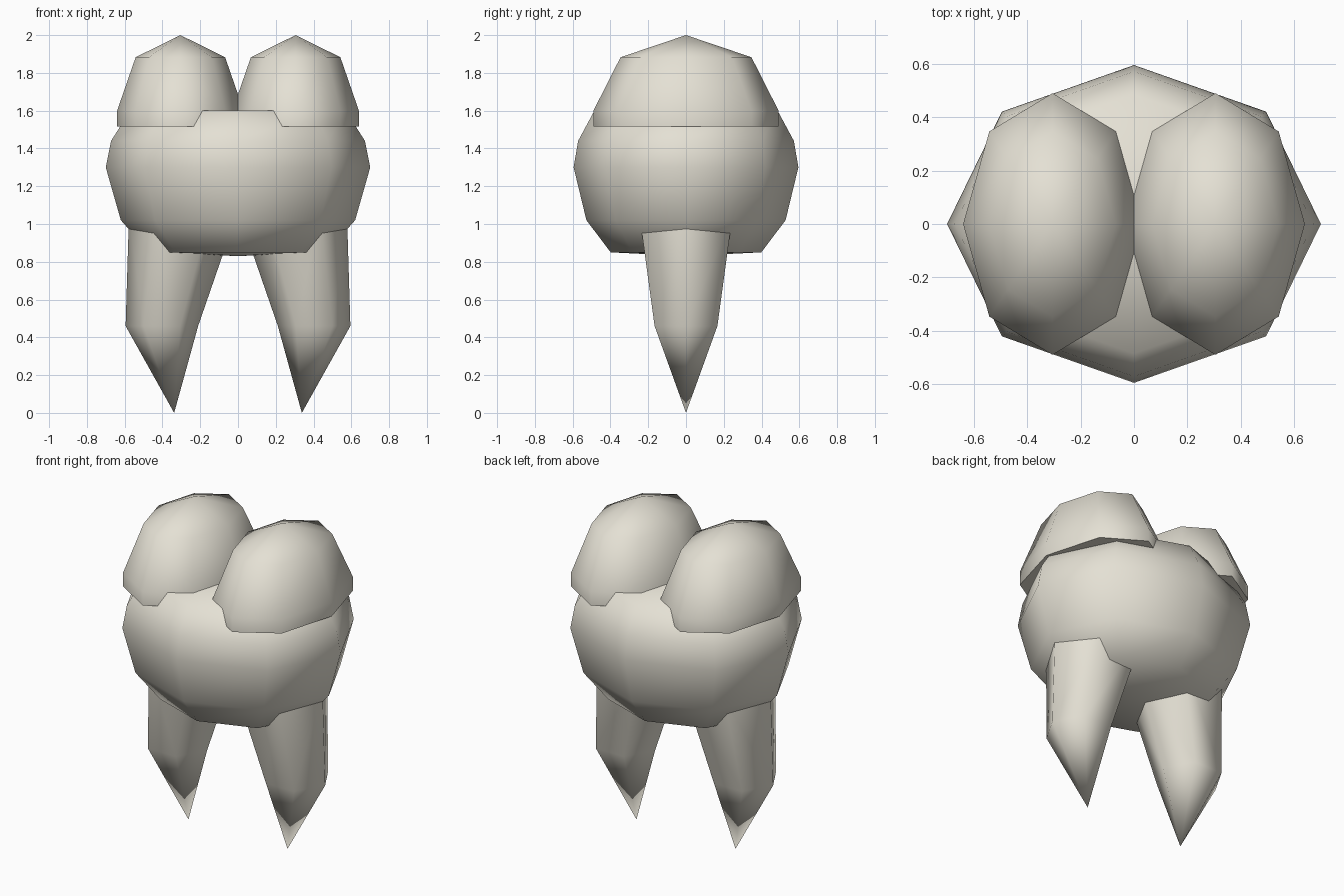
import bpy, bmesh, math

if "Cube" in bpy.data.objects:
    bpy.data.objects.remove(bpy.data.objects["Cube"])

enamel = bpy.data.materials.new("warm ivory")
enamel.diffuse_color = (0.78, 0.75, 0.66, 1)
enamel.use_nodes = True
enamel.node_tree.nodes["Principled BSDF"].inputs["Base Color"].default_value = enamel.diffuse_color


def loft(name, sides, rings, side=1):
    """Stack elliptical rings (z, centre x, x radius, y radius); radius 0 makes a point."""
    bm = bmesh.new()
    loops = []
    for z, cx, rx, ry in rings:
        count = sides if rx else 1
        loops.append([bm.verts.new((side * (cx + rx * math.cos(2 * math.pi * i / sides)),
                                    ry * math.sin(2 * math.pi * i / sides), z))
                      for i in range(count)])
    for a, b in zip(loops, loops[1:]):
        for i in range(sides):
            j = (i + 1) % sides
            if len(a) == 1:
                bm.faces.new((a[0], b[j], b[i]))
            elif len(b) == 1:
                bm.faces.new((a[i], a[j], b[0]))
            else:
                bm.faces.new((a[i], a[j], b[j], b[i]))
    # Close flat ends
    for end in (loops[0], loops[-1]):
        if len(end) > 1:
            bm.faces.new(end)
    bmesh.ops.recalc_face_normals(bm, faces=bm.faces)
    mesh = bpy.data.meshes.new(name)
    bm.to_mesh(mesh)
    bm.free()
    mesh.materials.append(enamel)
    obj = bpy.data.objects.new(name, mesh)
    bpy.context.collection.objects.link(obj)
    bpy.ops.object.select_all(action='DESELECT')
    obj.select_set(True)
    bpy.context.view_layer.objects.active = obj
    bpy.ops.object.shade_smooth_by_angle(angle=math.radians(75))
    return obj


# Crown body: eight-sided, flat on top, slightly bulged below
profile = [(0.83, 0), (0.85, 0.67), (1.02, 0.886), (1.30, 1.0),
           (1.44, 0.96), (1.60, 0.815), (1.60, 0)]
loft("crown_body", 8, [(z, 0, 0.70 * s, 0.595 * s) for z, s in profile])

for label, side in (("left", -1), ("right", 1)):
    # Domed cusp on a short straight collar
    c = math.cos(math.pi / 4)
    loft(label + "_cusp", 8, [(1.515, 0.305, 0.335, 0.49), (1.60, 0.305, 0.335, 0.49),
                              (1.60 + 0.4 * c, 0.305, 0.335 * c, 0.49 * c),
                              (2.0, 0.305, 0, 0)], side)
    # Six-sided tapering root
    loft(label + "_root", 6, [(0.0, 0.338, 0, 0), (0.46, 0.403, 0.192, 0.192),
                              (1.05, 0.292, 0.285, 0.285)], side)
